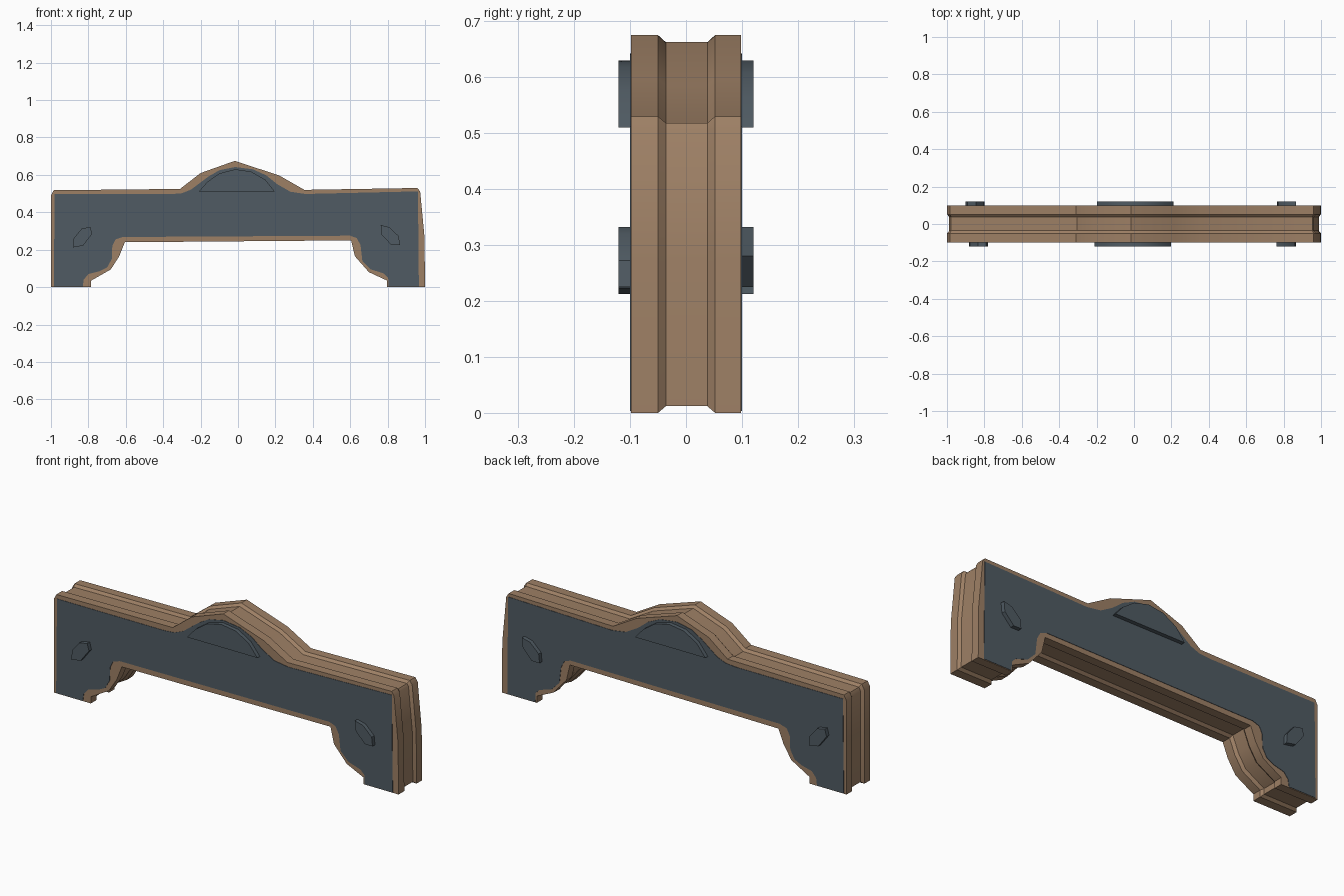
import bpy, bmesh
from mathutils import Vector

if "Cube" in bpy.data.objects:
    bpy.data.objects.remove(bpy.data.objects["Cube"])


def material(name, rgb):
    m = bpy.data.materials.new(name)
    m.diffuse_color = (*rgb, 1)
    m.use_nodes = True
    m.node_tree.nodes["Principled BSDF"].inputs["Base Color"].default_value = m.diffuse_color
    return m


TAN = material("tan trim", (0.34, 0.215, 0.13))
SLATE = material("slate panel", (0.08, 0.105, 0.125))


def inset(pts, d):
    """Mitred inward offset of a clockwise outline."""
    out, n = [], len(pts)
    for i in range(n):
        a, b, c = (Vector(pts[(i + k) % n]) for k in (-1, 0, 1))
        e, f = (b - a).normalized(), (c - b).normalized()
        p, q = Vector((e.y, -e.x)), Vector((f.y, -f.x))
        out.append(b + (p + q) * d / (1 + p.dot(q)))
    return out


def loft(name, sections, mat):
    """Join (y, xz outline) sections into one capped solid."""
    bm = bmesh.new()
    loops = [[bm.verts.new((x, y, z)) for x, z in pts] for y, pts in sections]
    for a, b in zip(loops, loops[1:]):
        n = len(a)
        for i in range(n):
            bm.faces.new((a[i], a[(i + 1) % n], b[(i + 1) % n], b[i]))
    caps = [bm.faces.new(loops[0]), bm.faces.new(loops[-1])]
    bmesh.ops.recalc_face_normals(bm, faces=bm.faces)
    bmesh.ops.triangulate(bm, faces=caps)
    me = bpy.data.meshes.new(name)
    bm.to_mesh(me)
    bm.free()
    me.materials.append(mat)
    ob = bpy.data.objects.new(name, me)
    bpy.context.collection.objects.link(ob)
    bpy.context.view_layer.objects.active = ob
    bpy.ops.object.select_all(action='DESELECT')
    ob.select_set(True)
    bpy.ops.object.shade_smooth_by_angle(angle=0.55)
    return ob


# Arch trim: the worn wooden outline with a groove round its middle
outline = [(-1, 0), (-1, .49), (-.985, .518), (-.31, .525), (-.2, .61),
           (-.017, .675), (.22, .597), (.355, .52), (.96, .53), (.974, .51),
           (.997, .27), (1, 0), (.797, 0), (.797, .035), (.7, .08),
           (.625, .165), (.605, .25), (-.605, .24), (-.635, .165),
           (-.68, .095), (-.785, .035), (-.785, 0)]
groove = inset(outline, .012)
loft("arch_trim", [(-.098, outline), (-.05, outline), (-.036, groove),
                   (.038, groove), (.052, outline), (.098, outline)], TAN)

# Slate faces, just proud of the trim on both sides
panel = [(-.985, .003), (-.98, .497), (-.36, .497), (-.3, .502), (-.25, .522),
         (-.16, .59), (-.1, .625), (-.015, .642), (.08, .63), (.15, .598),
         (.21, .55), (.28, .51), (.36, .498), (.962, .512), (.967, .003),
         (.805, .003), (.803, .05), (.78, .073), (.71, .095), (.665, .14),
         (.655, .225), (.635, .262), (.6, .275), (-.615, .268), (-.655, .255),
         (-.672, .22), (-.675, .15), (-.7, .105), (-.74, .085), (-.8, .07),
         (-.825, .04), (-.83, .003)]
loft("front_panel", [(-.1, panel), (-.09, panel)], SLATE)
loft("back_panel", [(.09, panel), (.1, panel)], SLATE)

# Raised crest and studs; the back ones are mirrored about the given sum of x
plates = {
    "crest": (0, [(-.21, .51), (-.165, .562), (-.1, .608), (-.015, .63),
                  (.07, .618), (.145, .575), (.197, .51)]),
    "left_stud": (-1.68, [(-.882, .212), (-.878, .262), (-.835, .313),
                          (-.79, .322), (-.78, .285), (-.828, .222)]),
    "right_stud": (1.63, [(.763, .332), (.81, .32), (.86, .272),
                          (.865, .225), (.82, .225), (.768, .28)]),
}
for name, (s, pts) in plates.items():
    loft("front_" + name, [(-.121, pts), (-.09, pts)], SLATE)
    back = [(s - x, z) for x, z in pts]
    loft("back_" + name, [(.09, back), (.121, back)], SLATE)
